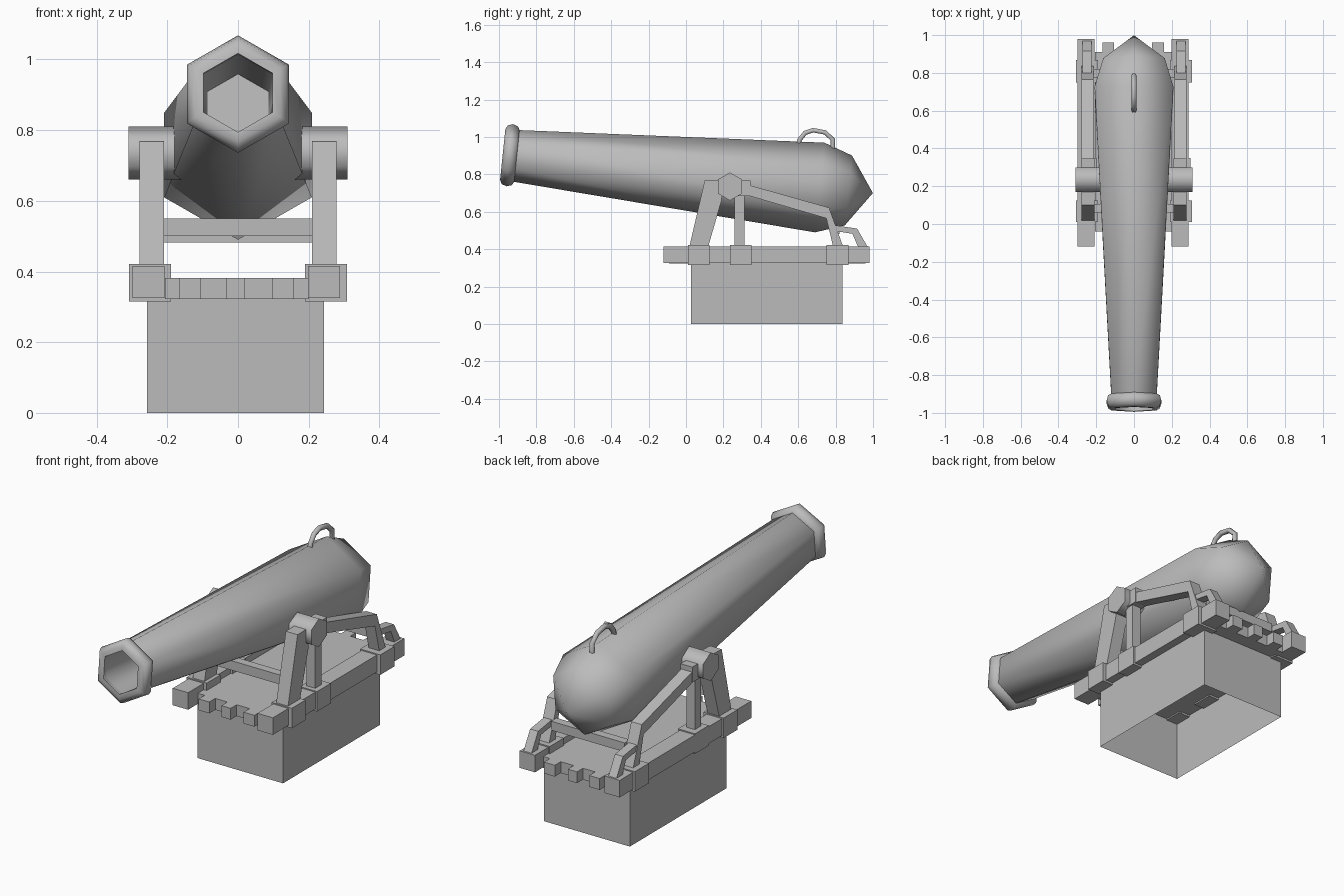
import bpy, bmesh, math
from mathutils import Vector

if "Cube" in bpy.data.objects:
    bpy.data.objects.remove(bpy.data.objects["Cube"])

GREY = bpy.data.materials.new("iron grey")
GREY.diffuse_color = (0.5, 0.5, 0.5, 1)
GREY.use_nodes = True
GREY.node_tree.nodes["Principled BSDF"].inputs["Base Color"].default_value = GREY.diffuse_color


def finish(name, bm, smooth=None):
    bmesh.ops.recalc_face_normals(bm, faces=bm.faces)
    me = bpy.data.meshes.new(name)
    bm.to_mesh(me)
    bm.free()
    me.materials.append(GREY)
    ob = bpy.data.objects.new(name, me)
    bpy.context.collection.objects.link(ob)
    if smooth is not None:
        bpy.ops.object.select_all(action='DESELECT')
        ob.select_set(True)
        bpy.context.view_layer.objects.active = ob
        bpy.ops.object.shade_smooth_by_angle(angle=math.radians(smooth))
    return ob


def prism(name, outline, x0, x1):
    """Side outline of (y, z) points extruded along x."""
    bm = bmesh.new()
    face = bm.faces.new([bm.verts.new((x0, y, z)) for y, z in outline])
    new = bmesh.ops.extrude_face_region(bm, geom=[face])["geom"]
    bmesh.ops.translate(bm, vec=(x1 - x0, 0, 0),
                        verts=[v for v in new if isinstance(v, bmesh.types.BMVert)])
    return finish(name, bm)


def box(name, x0, x1, y0, y1, z0, z1):
    return prism(name, [(y0, z0), (y1, z0), (y1, z1), (y0, z1)], x0, x1)


def lathe(name, profile, origin, axis, up, smooth, loop=False, sides=6):
    """Hexagonal turning of (distance along axis, radius) points."""
    o, d, u = Vector(origin), Vector(axis).normalized(), Vector(up).normalized()
    w = d.cross(u)
    bm = bmesh.new()
    rings = []
    for s, r in profile:
        if r == 0:
            rings.append([bm.verts.new(o + d * s)] * sides)
            continue
        rings.append([bm.verts.new(o + d * s + r * (u * math.cos(a) + w * math.sin(a)))
                      for a in (2 * math.pi * k / sides for k in range(sides))])
    pairs = list(zip(rings, rings[1:])) + ([(rings[-1], rings[0])] if loop else [])
    for a, b in pairs:
        for k in range(sides):
            n = (k + 1) % sides
            vs = list(dict.fromkeys([a[k], a[n], b[n], b[k]]))
            if len(vs) > 2:
                bm.faces.new(vs)
    return finish(name, bm, smooth)


# Barrel, tilted slightly with the muzzle up
MUZZLE, AXIS, UP = (0, -0.98, 0.906), (0, 0.9946, -0.1035), (0, 0.1035, 0.9946)
lathe("barrel", [(0.45, 0), (0.45, 0.1), (0.02, 0.112), (0.06, 0.138), (1.704, 0.241),
                 (1.858, 0.188), (1.99, 0)], MUZZLE, AXIS, UP, 75)
lathe("muzzle_ring", [(0.0, 0.112), (0.0, 0.138), (0.012, 0.158), (0.038, 0.167),
                      (0.066, 0.158), (0.078, 0.135), (0.05, 0.112)],
      MUZZLE, AXIS, UP, 75, loop=True)

# Trunnion through the barrel
lathe("trunnion", [(-0.31, 0), (-0.31, 0.075), (0.31, 0.075), (0.31, 0)],
      (0, 0.235, 0.735), (1, 0, 0), (0, 0, 1), 65)

# Lifting handle
cu = bpy.data.curves.new("lifting_handle", 'CURVE')
cu.dimensions = '3D'
cu.bevel_depth = 0.014
cu.bevel_resolution = 1
cu.use_fill_caps = True
pts = [(0.6, 0.955), (0.607, 0.985), (0.637, 1.022), (0.68, 1.036),
       (0.745, 1.024), (0.785, 0.985), (0.785, 0.925)]
sp = cu.splines.new('POLY')
sp.points.add(len(pts) - 1)
for p, (y, z) in zip(sp.points, pts):
    p.co = (0, y, z, 1)
cu.materials.append(GREY)
bpy.context.collection.objects.link(bpy.data.objects.new("lifting_handle", cu))

# Carriage sides
for side, s in (("left", -1), ("right", 1)):
    def xs(a, b, off=0.0):
        return sorted((s * a + off, s * b + off))
    box(f"side_beam_{side}", *xs(0.203, 0.293, -0.005), -0.12, 0.98, 0.325, 0.415)
    for k, (a, b) in enumerate([(0.01, 0.125), (0.235, 0.35), (0.75, 0.868)]):
        # The middle clamp is slimmer than the end ones
        inner, outer = (0.198, 0.298) if k == 1 else (0.19, 0.308)
        box(f"clamp_{side}_{k + 1}", *xs(inner, outer), a, b, 0.315, 0.421)
    prism(f"front_leg_{side}", [(0.015, 0.40), (0.115, 0.40), (0.19, 0.66), (0.2, 0.77),
                                (0.1, 0.768)], *xs(0.21, 0.279))
    box(f"middle_post_{side}", *xs(0.22, 0.27), 0.26, 0.312, 0.40, 0.70)
    box(f"arm_head_{side}", *xs(0.21, 0.279), 0.27, 0.346, 0.685, 0.767)
    prism(f"rear_arm_{side}", [(0.32, 0.69), (0.75, 0.565), (0.79, 0.40), (0.845, 0.40),
                               (0.765, 0.622), (0.34, 0.742)], *xs(0.215, 0.277))
    prism(f"tail_brace_{side}", [(0.80, 0.527), (0.81, 0.495), (0.89, 0.482), (0.925, 0.40),
                                 (0.978, 0.40), (0.915, 0.51)], *xs(0.225, 0.272))

# Cross bars between the legs
box("front_cross_bar", -0.215, 0.215, 0.06, 0.105, 0.50, 0.55)
box("rear_cross_bar", -0.215, 0.215, 0.775, 0.82, 0.482, 0.53)

# Deck planks with alternating long and short ends
edges = [-0.207, -0.167, -0.105, -0.034, 0.02, 0.096, 0.159, 0.2]
for k, (a, b) in enumerate(zip(edges, edges[1:])):
    e = 0.05 if k % 2 else 0
    box(f"deck_plank_{k + 1}", a, b, -0.04 - e, 0.91 + e, 0.322, 0.382)

# Hollow base, open at top and bottom
bm = bmesh.new()
bmesh.ops.create_cube(bm, size=1)
bmesh.ops.delete(bm, geom=[f for f in bm.faces if abs(f.normal.z) > 0.5], context='FACES_ONLY')
for v in bm.verts:
    v.co = (v.co.x * 0.502 - 0.007, v.co.y * 0.81 + 0.433, (v.co.z + 0.5) * 0.33)
finish("base_box", bm)
